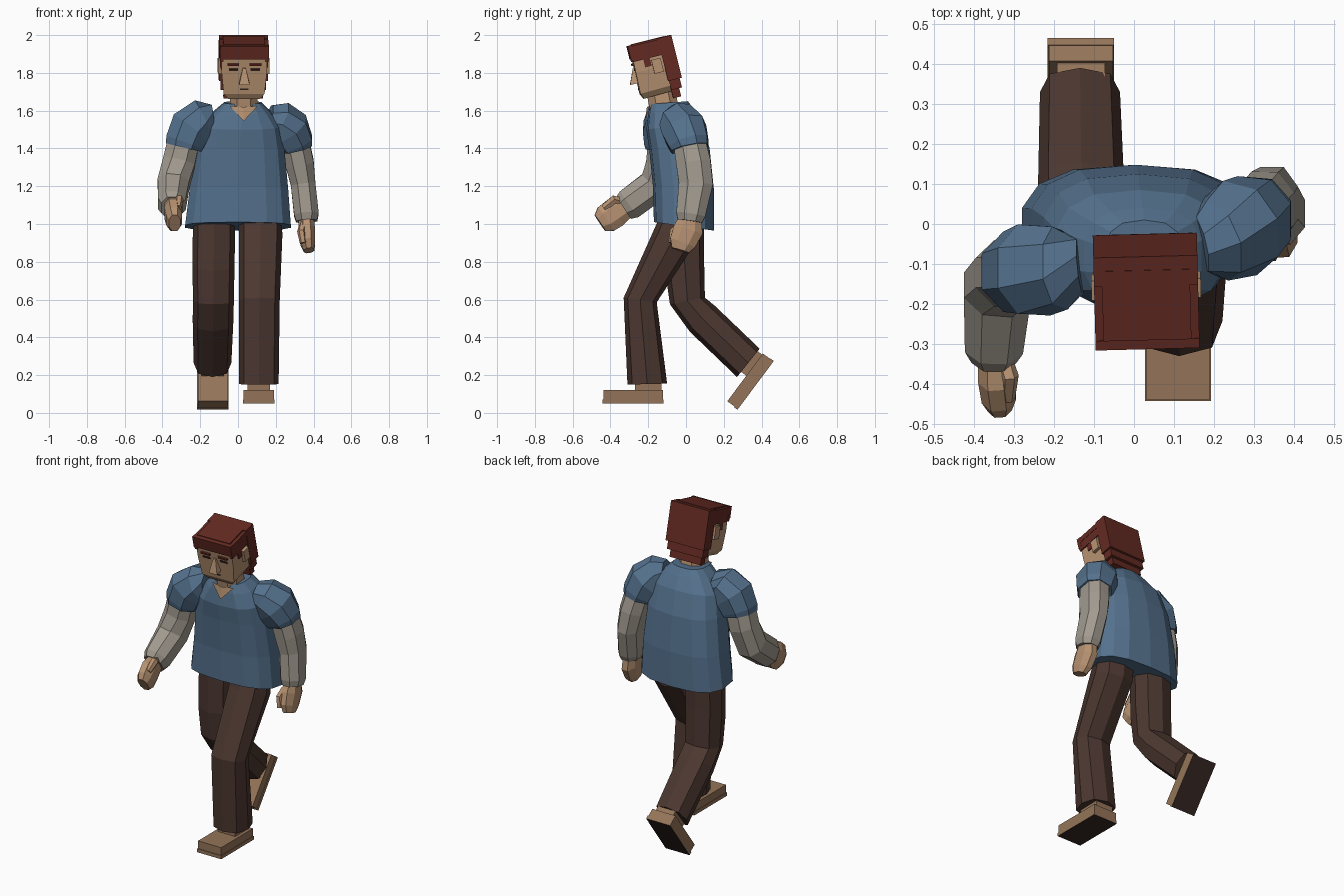
import bpy, bmesh, math
from mathutils import Vector, Matrix


def material(name, r, g, b):
    m = bpy.data.materials.new(name)
    lin = [((c / 255 + 0.055) / 1.055) ** 2.4 for c in (r, g, b)]
    m.diffuse_color = (*lin, 1)
    return m


SKIN = material("skin", 183, 146, 114)
HAIR = material("red brown hair", 100, 42, 34)
SHIRT = material("blue shirt", 85, 114, 142)
SLEEVE = material("grey sleeve", 161, 154, 143)
PANTS = material("dark brown trousers", 76, 55, 48)
SHOE = material("tan shoe", 148, 116, 88)
SOLE = material("dark sole", 56, 42, 38)
EYE = material("dark eye", 50, 34, 28)
ID = Matrix.Identity(4)


def make(name, verts, faces, mat, M=ID):
    me = bpy.data.meshes.new(name)
    me.from_pydata([M @ Vector(v) for v in verts], [], faces)
    me.materials.append(mat)
    bm = bmesh.new()
    bm.from_mesh(me)
    bmesh.ops.recalc_face_normals(bm, faces=bm.faces)
    bm.to_mesh(me)
    bm.free()
    ob = bpy.data.objects.new(name, me)
    bpy.context.collection.objects.link(ob)
    return ob


def loft(name, rings, mat, M=ID):
    n = len(rings[0])
    verts = [v for r in rings for v in r]
    faces = [(i * n + j, i * n + (j + 1) % n, (i + 1) * n + (j + 1) % n, (i + 1) * n + j)
             for i in range(len(rings) - 1) for j in range(n)]
    faces += [tuple(range(n)), tuple(range(len(verts) - n, len(verts)))]
    return make(name, verts, faces, mat, M)


def outline(n, p, turn=0.0):
    """Unit cross-section: p=1 is round, p=0 is square."""
    pts = []
    for k in range(n):
        a = -math.pi / 2 + (k + turn) * 2 * math.pi / n
        c, s = round(math.cos(a), 6), round(math.sin(a), 6)
        pts.append((math.copysign(abs(c) ** p, c) if c else 0,
                    math.copysign(abs(s) ** p, s) if s else 0))
    return pts


def bands(name, rows, mat, n=8, p=0.8, turn=0.0, M=ID):
    """Rows: x centre, half width, front y, front z, back y, back z."""
    rings = []
    for x, w, yf, zf, yb, zb in rows:
        rings.append([(x + w * c, (yf + yb) / 2 + s * (yb - yf) / 2,
                       (zf + zb) / 2 + s * (zb - zf) / 2) for c, s in outline(n, p, turn)])
    return loft(name, rings, mat, M)


def tube(name, rows, mat, n=8, p=0.9):
    """Rows: centre x, y, z, then the radius across x and the other radius."""
    rings = []
    for i, r in enumerate(rows):
        a, b = rows[max(i - 1, 0)], rows[min(i + 1, len(rows) - 1)]
        t = (Vector(b[:3]) - Vector(a[:3])).normalized()
        u = (Vector((1, 0, 0)) - t * t.x).normalized()
        v = t.cross(u)
        rings.append([Vector(r[:3]) + u * r[3] * c + v * r[4] * s
                      for c, s in outline(n, p, 0.5)])
    return loft(name, rings, mat)


def box(name, x0, x1, y0, y1, z0, z1, mat, M=ID):
    x, w = (x0 + x1) / 2, (x1 - x0) / 2
    return bands(name, [(x, w, y0, z0, y1, z0), (x, w, y0, z1, y1, z1)],
                 mat, 4, 0, 0.5, M)


# Shirt body with a V neckline
bands("shirt_body", [
    (0.0, 0.285, -0.17, 1.01, 0.148, 0.965),
    (0.005, 0.265, -0.175, 1.2, 0.148, 1.18),
    (0.01, 0.24, -0.195, 1.4, 0.125, 1.4),
    (0.015, 0.215, -0.21, 1.5, 0.085, 1.54),
    (0.022, 0.15, -0.2, 1.585, 0.04, 1.61),
    (0.025, 0.10, -0.19, 1.635, 0.01, 1.65)], SHIRT, 14, 0.75)
make("neck_opening", [(-0.045, -0.192, 1.625), (0.03, -0.207, 1.62),
                      (0.105, -0.192, 1.625), (0.03, -0.217, 1.545)],
     [(0, 3, 1), (1, 3, 2)], SKIN)
bands("neck", [(0.03, 0.08, -0.19, 1.57, -0.03, 1.6),
               (0.03, 0.075, -0.215, 1.7, -0.055, 1.72)], SKIN, 8, 0.8, 0.5)

# Trouser legs: one planted in front, one lifting behind
bands("front_leg", [
    (0.115, 0.115, -0.125, 1.07, 0.06, 1.04),
    (0.12, 0.115, -0.165, 0.98, 0.05, 0.9),
    (0.113, 0.108, -0.33, 0.61, -0.155, 0.585),
    (0.11, 0.105, -0.31, 0.15, -0.10, 0.155)], PANTS)
bands("rear_leg", [
    (-0.125, 0.112, -0.11, 1.07, 0.095, 1.07),
    (-0.13, 0.112, -0.11, 0.75, 0.095, 0.85),
    (-0.13, 0.108, -0.085, 0.575, 0.1, 0.61),
    (-0.132, 0.108, 0.02, 0.43, 0.155, 0.565),
    (-0.135, 0.10, 0.27, 0.19, 0.39, 0.34)], PANTS)

# Shoes with dark undersides
for side, x, y, z, ang in (("front", 0.11, -0.12, 0.05, 0),
                           ("rear", -0.133, 0.465, 0.275, 53.3)):
    M = Matrix.Translation((x, y, z)) @ Matrix.Rotation(math.radians(ang), 4, 'X')
    sole = box(side + "_shoe_sole", -0.083, 0.083, -0.322, 0, 0, 0.022, SHOE, M)
    sole.data.materials.append(SOLE)
    down = M.to_3x3() @ Vector((0, 0, -1))
    for f in sole.data.polygons:
        f.material_index = 1 if f.normal.dot(down) > 0.9 else 0
    box(side + "_shoe_upper", -0.08, 0.08, -0.318, -0.003, 0.022, 0.07, SHOE, M)
    box(side + "_ankle", -0.06, 0.06, -0.15, -0.01, 0.07, 0.13, SHOE, M)

# Puffed short sleeves, each with a hem
tube("right_short_sleeve", [
    (-0.135, -0.105, 1.565, 0.07, 0.07), (-0.185, -0.11, 1.56, 0.105, 0.105),
    (-0.25, -0.115, 1.51, 0.12, 0.12), (-0.283, -0.12, 1.43, 0.11, 0.108),
    (-0.289, -0.12, 1.405, 0.102, 0.10)], SHIRT)
tube("left_short_sleeve", [
    (0.165, -0.05, 1.56, 0.075, 0.07), (0.21, -0.04, 1.55, 0.105, 0.105),
    (0.265, -0.01, 1.5, 0.12, 0.125), (0.3, 0.015, 1.425, 0.105, 0.112),
    (0.306, 0.02, 1.4, 0.095, 0.103)], SHIRT)

# Long grey under-sleeves
tube("right_arm", [
    (-0.285, -0.12, 1.45, 0.09, 0.09), (-0.312, -0.125, 1.33, 0.092, 0.09),
    (-0.342, -0.16, 1.21, 0.09, 0.095), (-0.35, -0.30, 1.105, 0.078, 0.09),
    (-0.35, -0.33, 1.085, 0.06, 0.075)], SLEEVE)
tube("left_arm", [
    (0.3, 0.015, 1.45, 0.08, 0.09), (0.327, 0.04, 1.32, 0.08, 0.098),
    (0.345, 0.052, 1.21, 0.07, 0.097), (0.362, 0.025, 1.05, 0.07, 0.083),
    (0.364, 0.02, 1.015, 0.06, 0.07)], SLEEVE)

# Hands with thumbs
tube("right_hand", [
    (-0.35, -0.31, 1.095, 0.042, 0.06), (-0.345, -0.375, 1.06, 0.048, 0.085),
    (-0.338, -0.425, 1.025, 0.046, 0.08), (-0.335, -0.455, 1.005, 0.032, 0.055)], SKIN)
tube("right_thumb", [
    (-0.325, -0.34, 1.12, 0.022, 0.022), (-0.31, -0.38, 1.13, 0.022, 0.025),
    (-0.315, -0.435, 1.085, 0.018, 0.02)], SKIN, 6)
tube("left_hand", [
    (0.36, 0.025, 1.04, 0.042, 0.06), (0.364, 0.012, 0.97, 0.047, 0.085),
    (0.37, -0.018, 0.9, 0.042, 0.075), (0.376, -0.03, 0.86, 0.03, 0.05)], SKIN)
tube("left_thumb", [
    (0.345, -0.03, 1.0, 0.02, 0.022), (0.335, -0.065, 0.96, 0.022, 0.024),
    (0.345, -0.075, 0.9, 0.018, 0.02)], SKIN, 6)

# Head, leaning forward
H = (Matrix.Translation((0.03, -0.15, 1.8)) @ Matrix.Rotation(0.026, 4, 'Z')
     @ Matrix.Rotation(math.radians(14), 4, 'X'))
bands("head", [(0, 0.085, -0.105, -0.115, 0.07, -0.11),
               (0, 0.108, -0.118, -0.085, 0.08, -0.08),
               (0, 0.12, -0.115, 0.03, 0.1, 0.03),
               (0, 0.12, -0.112, 0.16, 0.1, 0.16)], SKIN, 4, 0, 0.5, H)
bands("nose", [(0, 0.028, -0.158, -0.027, -0.11, -0.027),
               (0, 0.008, -0.122, 0.055, -0.11, 0.055)], SKIN, 4, 0, 0.5, H)
box("mouth", -0.022, 0.022, -0.121, -0.113, -0.062, -0.056, EYE, H)
for side, s in (("right", -1), ("left", 1)):
    def pair(name, a, b, *rest):
        box(side + name, min(s * a, s * b), max(s * a, s * b), *rest, H)
    pair("_eyebrow", 0.028, 0.09, -0.124, -0.11, 0.068, 0.08, HAIR)
    pair("_eye", 0.034, 0.082, -0.119, -0.111, 0.04, 0.052, EYE)
    pair("_ear", 0.115, 0.137, -0.02, 0.03, 0.0, 0.075, SKIN)
    pair("_side_hair", 0.11, 0.128, -0.12, 0.108, 0.088, 0.17, HAIR)
    pair("_sideburn", 0.115, 0.127, -0.06, -0.025, 0.045, 0.09, HAIR)

# Hair: cap, fringe and a stepped back
box("hair_cap", -0.13, 0.13, -0.115, 0.112, 0.14, 0.172, HAIR, H)
box("hair_crown", -0.11, 0.11, -0.1, 0.08, 0.172, 0.18, HAIR, H)
box("fringe", -0.13, 0.13, -0.124, -0.1, 0.105, 0.176, HAIR, H)
box("back_hair", -0.13, 0.13, 0.04, 0.115, -0.055, 0.178, HAIR, H)
box("back_hair_step", -0.12, 0.12, 0.045, 0.103, -0.105, -0.055, HAIR, H)
box("nape_hair", -0.105, 0.105, 0.045, 0.088, -0.15, -0.105, HAIR, H)
